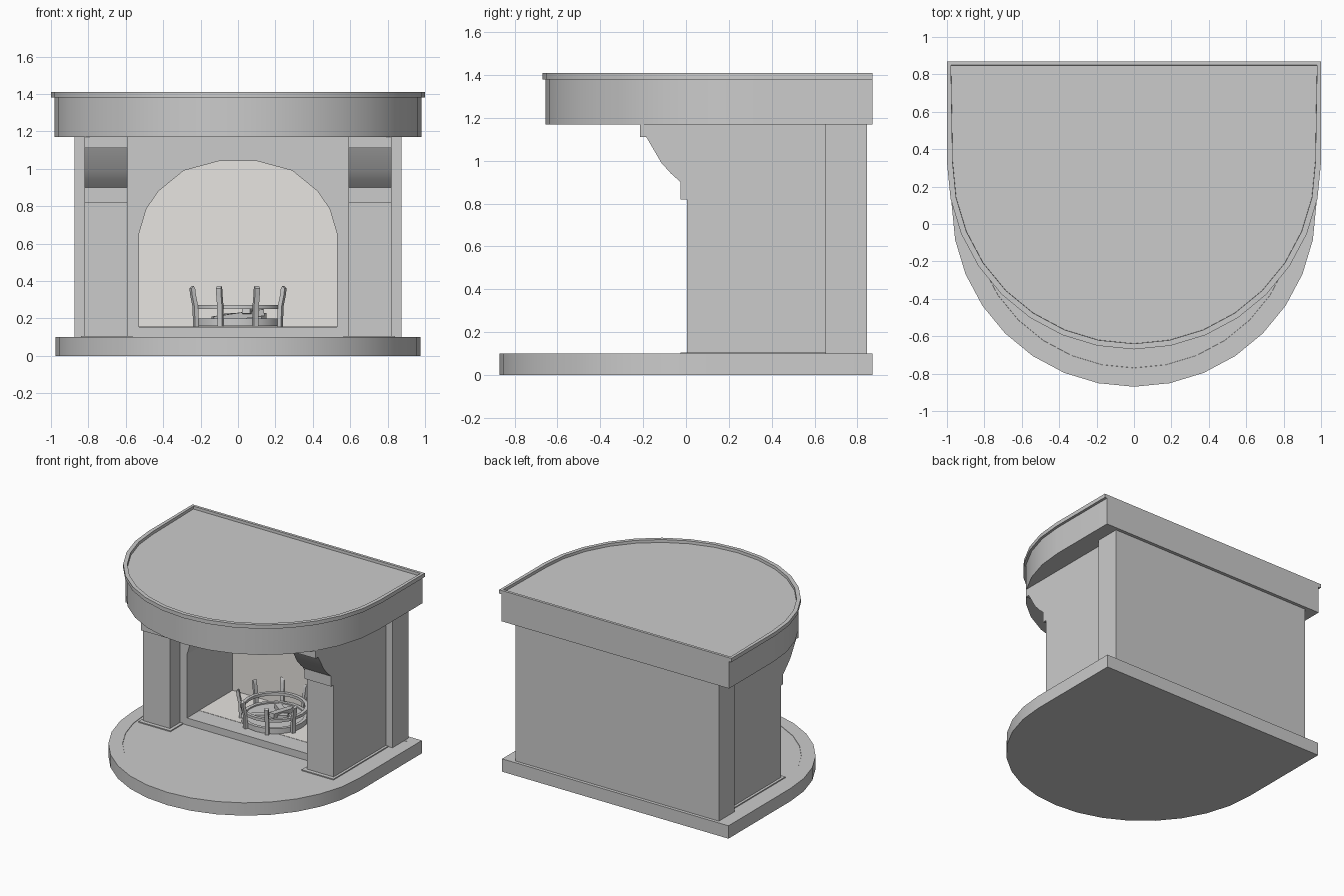
import bpy, bmesh, math
from mathutils import Vector, Matrix

if "Cube" in bpy.data.objects:
    bpy.data.objects.remove(bpy.data.objects["Cube"])


def finish(name, bm, mat=None, smooth=None):
    bmesh.ops.recalc_face_normals(bm, faces=bm.faces[:])
    me = bpy.data.meshes.new(name)
    bm.to_mesh(me)
    bm.free()
    ob = bpy.data.objects.new(name, me)
    bpy.context.collection.objects.link(ob)
    if mat:
        me.materials.append(mat)
    if smooth:
        bpy.ops.object.select_all(action='DESELECT')
        ob.select_set(True)
        bpy.context.view_layer.objects.active = ob
        bpy.ops.object.shade_smooth_by_angle(angle=math.radians(smooth))
    return ob


def prism(pts, vec):
    """Closed 3D outline extruded along vec; returns bmesh and far cap."""
    bm = bmesh.new()
    f = bm.faces.new([bm.verts.new(p) for p in pts])
    res = bmesh.ops.extrude_face_region(bm, geom=[f], use_keep_orig=True)
    verts = [g for g in res['geom'] if isinstance(g, bmesh.types.BMVert)]
    cap = [g for g in res['geom'] if isinstance(g, bmesh.types.BMFace)][0]
    bmesh.ops.translate(bm, verts=verts, vec=vec)
    bmesh.ops.recalc_face_normals(bm, faces=bm.faces[:])
    return bm, cap


def box(name, x0, x1, y0, y1, z0, z1, mat=None):
    bm, _ = prism([(x0, y0, z0), (x1, y0, z0), (x1, y1, z0), (x0, y1, z0)], (0, 0, z1 - z0))
    return finish(name, bm, mat)


def d_slab(name, r, cy, z0, z1, border=0, sink=0):
    """Slab with straight back and half-round front, optional sunken panel."""
    pts = [(-r, 0.87, z0)]
    for i in range(17):
        a = math.pi + math.pi * i / 16
        pts.append((r * math.cos(a), cy + r * math.sin(a), z0))
    pts.append((r, 0.87, z0))
    bm, cap = prism(pts, (0, 0, z1 - z0))
    if border:
        bmesh.ops.inset_individual(bm, faces=[cap], thickness=border)
        bmesh.ops.inset_individual(bm, faces=[cap], thickness=0.001, depth=-sink)
    return finish(name, bm, smooth=30)


def arch_wall(name, half, y0, y1):
    """Wall slab with the faceted arched opening."""
    side = [(0.53, 0.10), (0.53, 0.65), (0.49, 0.785), (0.425, 0.88), (0.29, 0.99), (0.105, 1.04)]
    right = [(half, 1.17), (half, 0.10)] + side
    left = [(-x, z) for x, z in reversed(right)]
    bm, _ = prism([(x, y0, z) for x, z in right + left], (0, y1 - y0, 0))
    return finish(name, bm)


lining = bpy.data.materials.new("firebrick")
lining.diffuse_color = (0.80, 0.78, 0.75, 1)
lining.use_nodes = True
lining.node_tree.nodes["Principled BSDF"].inputs["Base Color"].default_value = lining.diffuse_color

# Hearth slab, mantel body and rimmed top
d_slab("hearth_slab", 0.975, 0.105, 0.0, 0.10, 0.10, 0.003)
d_slab("mantel_body", 0.98, 0.325, 1.17, 1.38)
d_slab("mantel_top", 1.0, 0.33, 1.38, 1.41, 0.03, 0.022)

# Chimney breast with arched firebox
arch_wall("arch_front", 0.60, 0.13, 0.70)
arch_wall("arch_rear", 0.875, 0.65, 0.70)
box("back_wall", -0.875, 0.875, 0.70, 0.845, 0.10, 1.17)
box("firebox_sill", -0.53, 0.53, 0.13, 0.70, 0.10, 0.155)
box("firebox_floor", -0.53, 0.53, 0.28, 0.70, 0.10, 0.157, lining)
box("firebox_back", -0.53, 0.53, 0.69, 0.72, 0.12, 1.05, lining)

# Pillars with plinths and stepped corbels
corbel = [(0.05, 0.82), (-0.025, 0.82), (-0.025, 0.90), (-0.07, 0.94), (-0.115, 0.99),
          (-0.185, 1.11), (-0.215, 1.11), (-0.215, 1.17), (0.05, 1.17)]
for s, tag in ((-1, "left"), (1, "right")):
    xs = sorted((s * 0.59, s * 0.82))
    box("pillar_" + tag, *xs, 0.005, 0.66, 0.10, 1.17)
    box("plinth_" + tag, *sorted((s * 0.565, s * 0.84)), -0.025, 0.65, 0.09, 0.105)
    bm, _ = prism([(xs[0], y, z) for y, z in corbel], (xs[1] - xs[0], 0, 0))
    finish("corbel_" + tag, bm, smooth=35)

# Fire basket
CENTRE = Vector((0, 0.45, 0))


def lathe(name, profile, n=24):
    """Closed ring profile of (radius, z) turned round the basket centre."""
    bm = bmesh.new()
    rings = []
    for i in range(n):
        a = 2 * math.pi * i / n
        rings.append([bm.verts.new(CENTRE + Vector((r * math.cos(a), r * math.sin(a), z)))
                      for r, z in profile])
    for i in range(n):
        a, b = rings[i], rings[(i + 1) % n]
        for j in range(len(profile)):
            k = (j + 1) % len(profile)
            bm.faces.new((a[j], b[j], b[k], a[k]))
    return finish(name, bm, smooth=30)


lathe("basket_upper_ring", [(0.215, 0.25), (0.24, 0.25), (0.24, 0.272), (0.215, 0.272)])
lathe("basket_lower_ring", [(0.21, 0.16), (0.235, 0.16), (0.235, 0.20), (0.21, 0.20)])
bm = bmesh.new()
bmesh.ops.create_cone(bm, cap_ends=True, segments=24, radius1=0.215, radius2=0.215, depth=0.02,
                      matrix=Matrix.Translation(CENTRE + Vector((0, 0, 0.18))))
finish("ash_pan", bm, smooth=30)

# Eight leaning posts with rounded tips
post = [(0.232, 0.157), (0.255, 0.157), (0.257, 0.26), (0.272, 0.33), (0.275, 0.36),
        (0.262, 0.372), (0.252, 0.355), (0.25, 0.33), (0.235, 0.26)]
for i in range(8):
    bm, _ = prism([(r, -0.014, z) for r, z in post], (0, 0.028, 0))
    turn = Matrix.Rotation(math.radians(22.5 + 45 * i), 4, 'Z')
    bm.transform(Matrix.Translation(CENTRE) @ turn)
    finish("basket_post_%d" % (i + 1), bm, smooth=40)

# Logs lying in the basket
for i, (x, y, z, ang, tilt, length) in enumerate([(0.0, -0.06, 0.212, 15, 8, 0.28),
                                                  (0.04, 0.05, 0.212, -35, 0, 0.24),
                                                  (0.06, 0.0, 0.235, 80, -5, 0.2)]):
    bm = bmesh.new()
    bmesh.ops.create_cube(bm, size=1)
    m = (Matrix.Translation(CENTRE + Vector((x, y, z))) @ Matrix.Rotation(math.radians(ang), 4, 'Z')
         @ Matrix.Rotation(math.radians(-tilt), 4, 'Y') @ Matrix.Diagonal((length, 0.045, 0.035, 1)))
    bm.transform(m)
    finish("log_%d" % (i + 1), bm)
